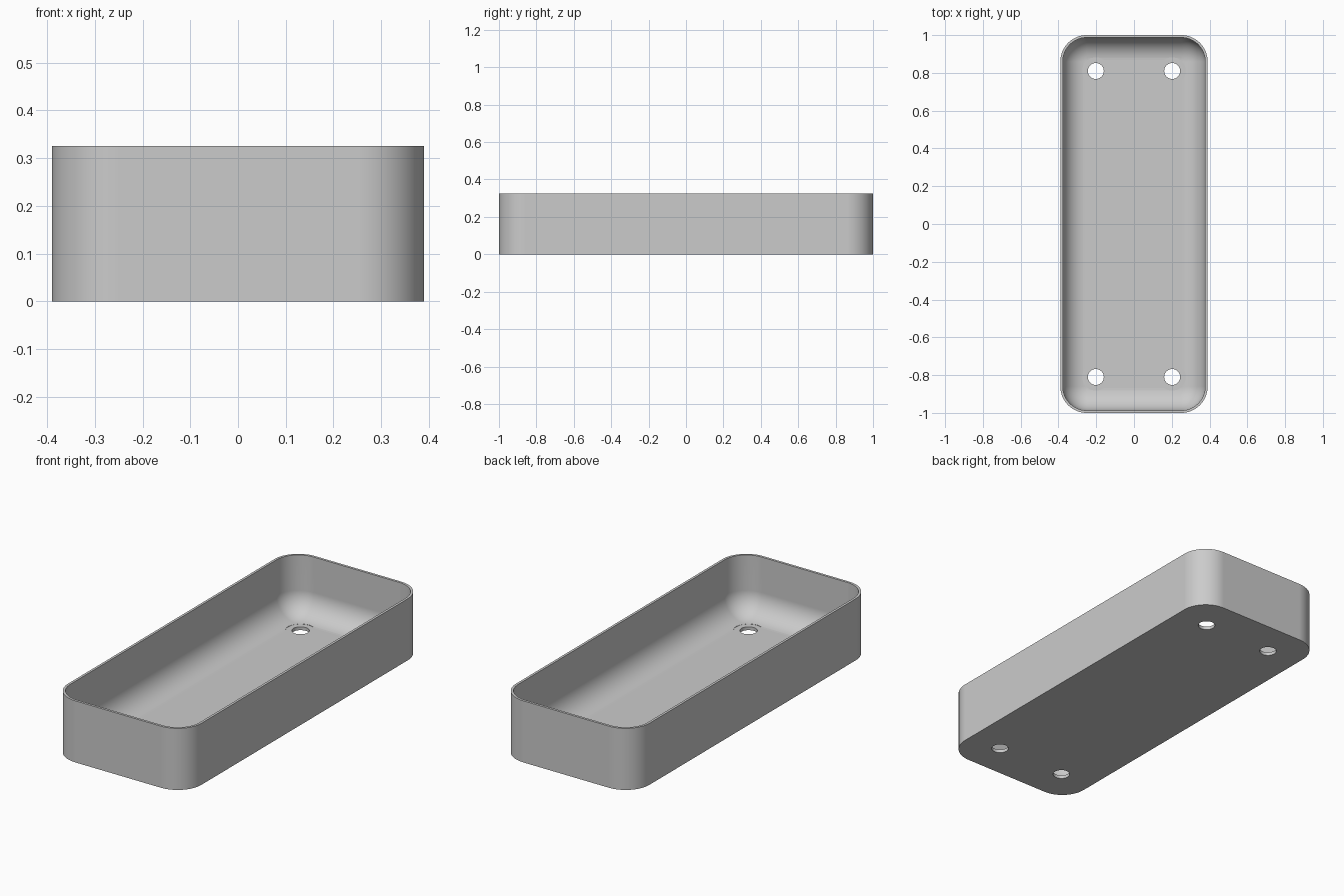
import bpy, bmesh
from math import sin, cos, pi

cube = bpy.data.objects.get("Cube")
if cube:
    bpy.data.objects.remove(cube, do_unlink=True)

HALF_X, HALF_Y, HEIGHT = 0.39, 1.0, 0.325
CORNER, WALL, FLOOR, FILLET = 0.14, 0.013, 0.018, 0.12
HOLE_X, HOLE_Y, HOLE_R, SEAT_R = 0.202, 0.81, 0.042, 0.072
CORNER_STEPS, FILLET_STEPS = 16, 14

grey = bpy.data.materials.new("plain_grey")
grey.use_nodes = True
colour = (0.6, 0.6, 0.6, 1)
grey.diffuse_color = colour
grey.node_tree.nodes["Principled BSDF"].inputs["Base Color"].default_value = colour


def rounded_ring(bm, inset, z):
    """Rounded rectangle of vertices, moved inwards by inset."""
    ring = []
    cx, cy, r = HALF_X - CORNER, HALF_Y - CORNER, CORNER - inset
    for q, (sx, sy) in enumerate([(1, 1), (-1, 1), (-1, -1), (1, -1)]):
        for i in range(CORNER_STEPS + 1):
            a = (q + i / CORNER_STEPS) * pi / 2
            ring.append(bm.verts.new((sx * cx + r * cos(a), sy * cy + r * sin(a), z)))
    return ring


def finish(bm, name):
    bmesh.ops.recalc_face_normals(bm, faces=bm.faces[:])
    mesh = bpy.data.meshes.new(name)
    bm.to_mesh(mesh)
    bm.free()
    mesh.materials.append(grey)
    obj = bpy.data.objects.new(name, mesh)
    bpy.context.collection.objects.link(obj)
    return obj


# Tray shell: outer wall, rim, inner wall and rounded inner floor edge
profile = [(0, 0), (0, HEIGHT), (WALL, HEIGHT)]
for i in range(FILLET_STEPS + 1):
    a = i / FILLET_STEPS * pi / 2
    profile.append((WALL + FILLET * (1 - cos(a)), FLOOR + FILLET * (1 - sin(a))))
bm = bmesh.new()
rings = [rounded_ring(bm, d, z) for d, z in profile]
for low, high in zip(rings, rings[1:]):
    for i in range(len(low)):
        j = (i + 1) % len(low)
        bm.faces.new((low[i], low[j], high[j], high[i]))
bm.faces.new(rings[0])
bm.faces.new(rings[-1])
tray = finish(bm, "tray")


def cylinders(name, radius, bottom, top):
    """Four upright cylinders, one near each corner."""
    bm = bmesh.new()
    for sx in (-1, 1):
        for sy in (-1, 1):
            made = bmesh.ops.create_cone(bm, cap_ends=True, segments=48, radius1=radius,
                                         radius2=radius, depth=top - bottom)
            bmesh.ops.translate(bm, verts=made["verts"],
                                vec=(sx * HOLE_X, sy * HOLE_Y, (bottom + top) / 2))
    obj = finish(bm, name)
    obj.hide_render = True
    return obj


bpy.context.view_layer.objects.active = tray
tray.select_set(True)

# Screw head seats cut into the rounded floor edge, then the through holes
for cutter in (cylinders("seat_cutter", SEAT_R, FLOOR - 0.0005, FLOOR + 0.1),
               cylinders("hole_cutter", HOLE_R, -0.1, FLOOR + 0.1)):
    cut = tray.modifiers.new("cut", "BOOLEAN")
    cut.operation = "DIFFERENCE"
    cut.solver = "EXACT"
    cut.object = cutter
    bpy.ops.object.modifier_apply(modifier=cut.name)
    bpy.data.objects.remove(cutter, do_unlink=True)

# Smooth curves with crisp rim and hole edges
bpy.ops.object.shade_smooth_by_angle(angle=pi / 6)
weighted = tray.modifiers.new("weighted_normals", "WEIGHTED_NORMAL")
weighted.keep_sharp = True
